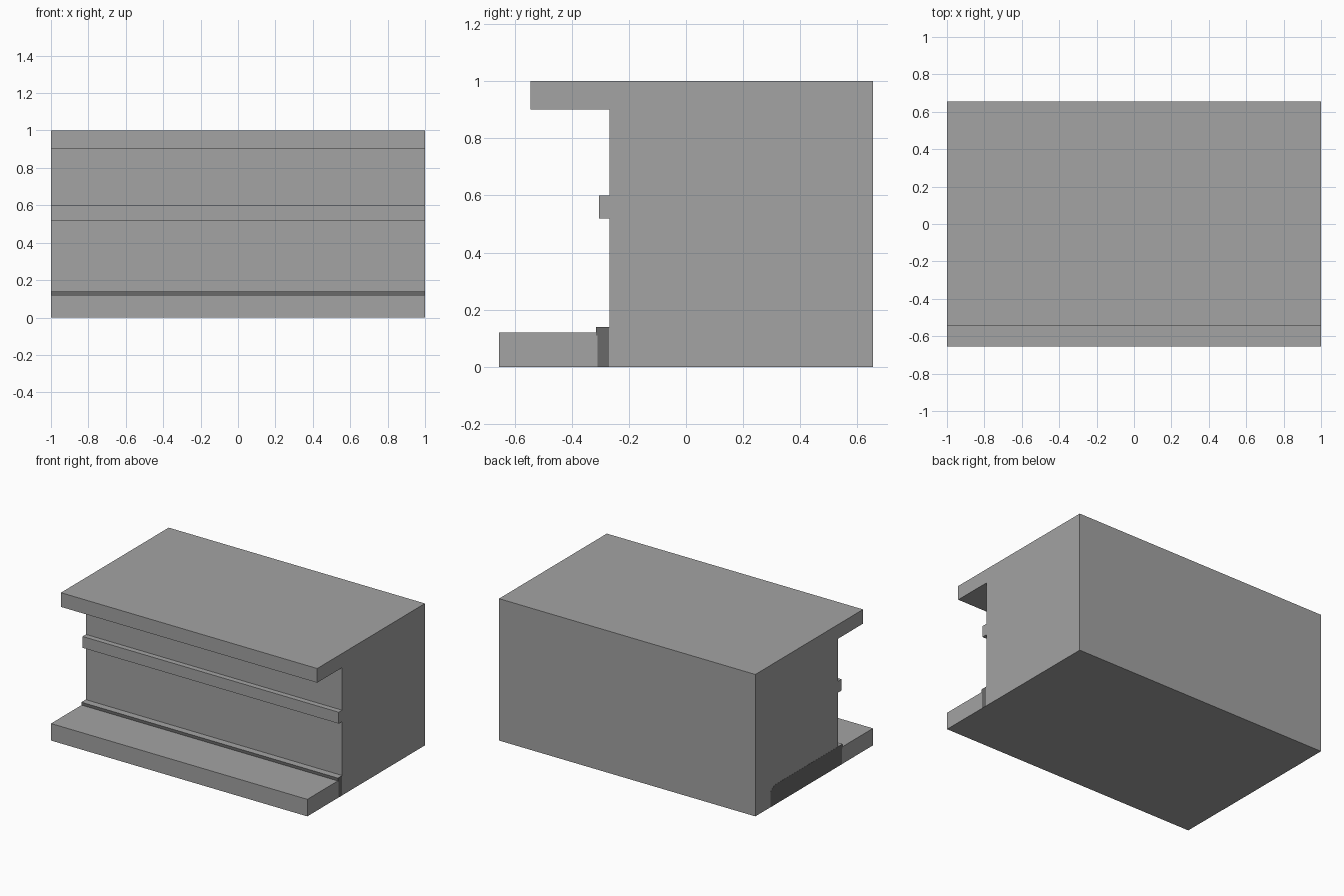
import bpy, bmesh

if "Cube" in bpy.data.objects:
    bpy.data.objects.remove(bpy.data.objects["Cube"])


def material(name, value):
    m = bpy.data.materials.new(name)
    m.diffuse_color = (value, value, value, 1)
    m.use_nodes = True
    m.node_tree.nodes["Principled BSDF"].inputs["Base Color"].default_value = m.diffuse_color
    return m


LIGHT = material("light grey", 0.366)
DARK = material("dark grey", 0.144)


def extrude_profile(name, profile, x0, x1, mats):
    """Extrude a (y, z) outline along x."""
    bm = bmesh.new()
    face = bm.faces.new([bm.verts.new((x0, y, z)) for y, z in profile])
    ext = bmesh.ops.extrude_face_region(bm, geom=[face])
    verts = [v for v in ext["geom"] if isinstance(v, bmesh.types.BMVert)]
    bmesh.ops.translate(bm, verts=verts, vec=(x1 - x0, 0, 0))
    bmesh.ops.recalc_face_normals(bm, faces=bm.faces)
    me = bpy.data.meshes.new(name)
    bm.to_mesh(me)
    bm.free()
    for m in mats:
        me.materials.append(m)
    ob = bpy.data.objects.new(name, me)
    bpy.context.collection.objects.link(ob)
    return ob


# Main body: top overhang, middle rail, small lip and bottom ledge
back, wall = 0.655, -0.267
body = extrude_profile("body", [
    (back, 0), (back, 1), (-0.545, 1), (-0.545, 0.9), (wall, 0.9),
    (wall, 0.6), (-0.305, 0.6), (-0.305, 0.52), (wall, 0.52),
    (wall, 0.14), (-0.315, 0.14), (-0.315, 0.12), (-0.655, 0.12), (-0.655, 0),
], -0.999, 0.999, [LIGHT, DARK])

# Dark front edge of the lip
for p in body.data.polygons:
    if p.normal.y < -0.9 and 0.121 < p.center.z < 0.139:
        p.material_index = 1

# Dark inlay showing on the left end
lip = [(-0.31, 0), (-0.31, 0.11), (-0.315, 0.11), (-0.315, 0.14)]
extrude_profile("left_inlay", lip + [(0.44, 0.14), (0.487, 0.11), (0.487, 0)],
                -1.0, -0.9985, [DARK])

# Narrow dark inlay on the right end
extrude_profile("right_inlay", lip + [(-0.27, 0.14), (-0.27, 0)],
                0.9985, 1.0, [DARK])
